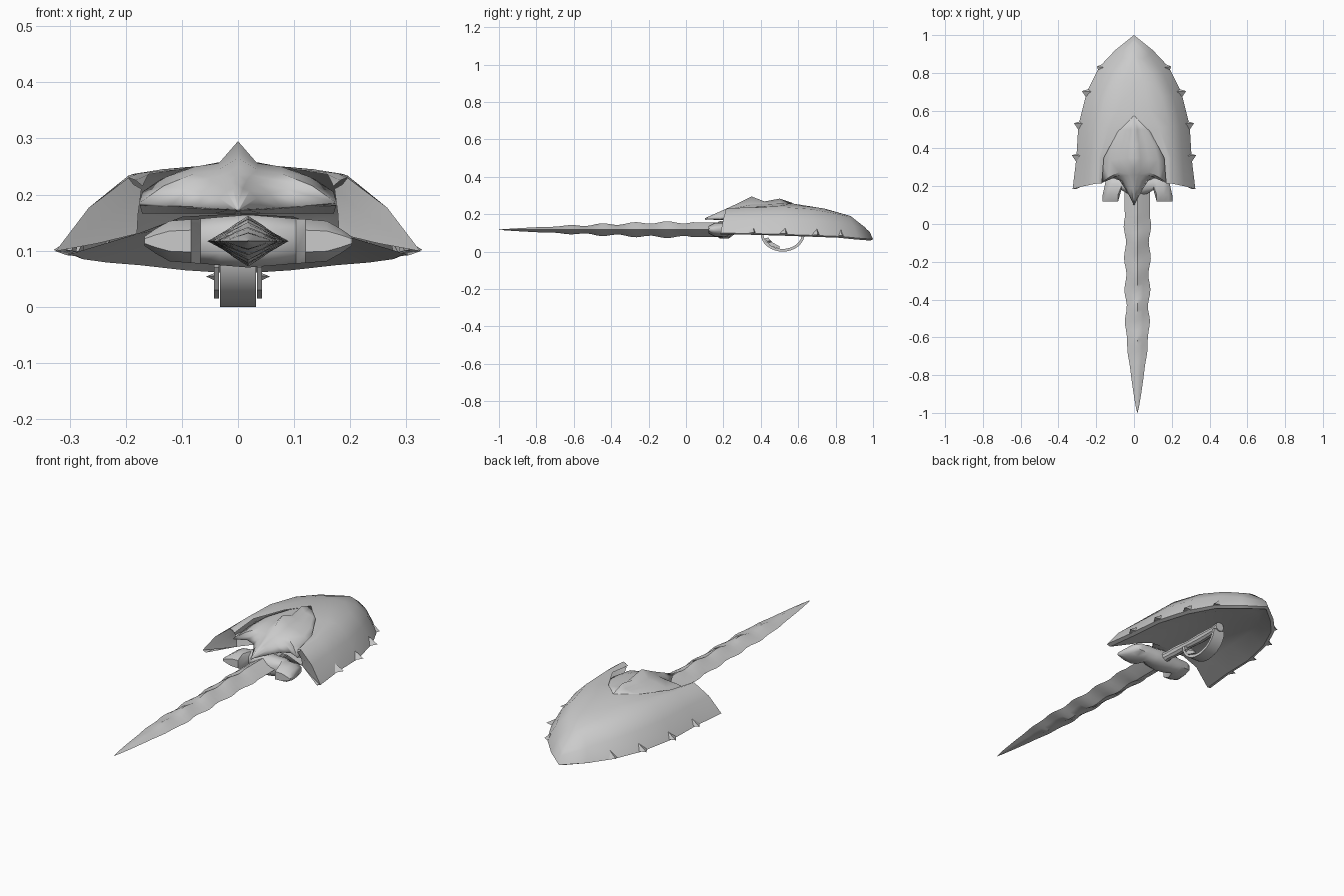
import bpy, bmesh, math
from mathutils import Vector

if "Cube" in bpy.data.objects:
    bpy.data.objects.remove(bpy.data.objects["Cube"])

grey = bpy.data.materials.new("plain_grey")
grey.diffuse_color = (0.6, 0.6, 0.6, 1)
grey.use_nodes = True
grey.node_tree.nodes["Principled BSDF"].inputs["Base Color"].default_value = grey.diffuse_color


def make(name, verts, faces, mirror=False, thick=0, angle=30, closed=True, down=False):
    me = bpy.data.meshes.new(name)
    bm = bmesh.new()
    vs = [bm.verts.new(v) for v in verts]
    for f in faces:
        bm.faces.new([vs[i] for i in f])
    bmesh.ops.remove_doubles(bm, verts=bm.verts, dist=1e-5)
    bmesh.ops.dissolve_degenerate(bm, edges=bm.edges, dist=1e-5)
    if closed:
        bmesh.ops.recalc_face_normals(bm, faces=bm.faces)
    else:
        bm.normal_update()
        up = sum(f.normal.z * f.calc_area() for f in bm.faces) > 0
        if up == down:
            bmesh.ops.reverse_faces(bm, faces=bm.faces)
    bm.to_mesh(me)
    bm.free()
    ob = bpy.data.objects.new(name, me)
    bpy.context.collection.objects.link(ob)
    me.materials.append(grey)
    if mirror:
        m = ob.modifiers.new("mirror", 'MIRROR')
        m.merge_threshold = 0.001
    if thick:
        s = ob.modifiers.new("thickness", 'SOLIDIFY')
        s.thickness = thick
        s.offset = -1
    bpy.ops.object.select_all(action='DESELECT')
    ob.select_set(True)
    bpy.context.view_layer.objects.active = ob
    bpy.ops.object.shade_smooth_by_angle(angle=math.radians(angle))
    return ob


def loft(name, rows, ring=False, **kw):
    """Skin rows of points; ring rows are closed and capped."""
    n = len(rows[0])
    verts = [p for r in rows for p in r]
    faces = []
    for i in range(len(rows) - 1):
        for j in range(n if ring else n - 1):
            k = (j + 1) % n
            faces.append((i * n + j, i * n + k, (i + 1) * n + k, (i + 1) * n + j))
    if ring:
        faces += [tuple(range(n)), tuple((len(rows) - 1) * n + j for j in range(n))]
    return make(name, verts, faces, closed=ring, **kw)


# Shell guard: rim, shoulder, inner (notch or crown) and underside point per station
stations = [
    ((.325, .185, .099), (.195, .215, .23), (.170, .215, .215), (.180, .25, .130), .166),
    ((.305, .35, .097), (.195, .35, .234), (.160, .35, .236), (.175, .35, .130), .164),
    ((.295, .52, .092), (.185, .52, .237), (.085, .49, .247), (.165, .52, .125), .152),
    ((.250, .70, .086), (.150, .67, .227), (0, .57, .257), (.140, .69, .110), .130),
    ((.185, .83, .081), (.100, .79, .205), (0, .74, .23), (.100, .81, .094), .102),
    ((.100, .92, .072), (.050, .875, .175), (0, .88, .19), (.050, .90, .080), .084),
    ((0, 1.0, .066), (0, .965, .12), (0, .95, .135), (0, .98, .066), .066)]
rows, liner = [], []
for rim, sh, inner, low, zc in stations:
    r, s, c = Vector(rim), Vector(sh), Vector(inner)
    under = Vector((r.x * .94, r.y - .015 * (r.y > .6), r.z - .007))
    mid = (r + s) / 2 + Vector((.006 * (r.x > 0), 0, .012))
    top = (s + c) / 2 + Vector((0, 0, .003))
    rows.append([under, r, mid, s, top, c])
    x, y, z = low
    liner.append([under, low, (x * .55, y, z + (zc - z) * .85), (0, y, zc)])
loft("shell_guard", rows, mirror=True, angle=42)
loft("shell_underside", liner, mirror=True, angle=42, down=True)

# Front walls closing the shell corners
loft("shell_front_wall", [[(.325, .185, .099), (.266, .200, .1765), (.195, .215, .23)],
                          [(.250, .218, .113), (.225, .222, .165), (.186, .222, .218)],
                          [(.180, .25, .130), (.178, .245, .165), (.172, .222, .210)]],
     mirror=True, angle=50)

# Barbs along the shell rim
for i, (x, y, z) in enumerate([(.185, .83, .081), (.25, .70, .086), (.292, .53, .092), (.303, .36, .097)]):
    tip = (x + (.012 if i == 0 else .026), y + .004, z + .004)
    base = [(x - .006, y - .045, z + .003), (x - .015, y + .015, z + .003),
            (x - .022, y, z + .035), (x - .03, y, z - .003)]
    make("rim_barb", base + [tip], [(0, 2, 4), (2, 1, 4), (1, 3, 4), (3, 0, 4), (0, 3, 1, 2)], mirror=True)

# Raised hood sitting in the shell notch: centre (y, z) and edge (x, y, z)
hood = [((.10, .178), (.008, .115, .174)), ((.19, .218), (.045, .185, .176)),
        ((.23, .236), (.075, .23, .178)), ((.26, .250), (.12, .245, .180)),
        ((.29, .265), (.176, .215, .185)), ((.35, .295), (.170, .33, .205)),
        ((.42, .268), (.140, .42, .226)), ((.50, .283), (.085, .50, .242)),
        ((.57, .260), (.005, .572, .256))]
rows = []
for i, ((cy, cz), (ex, ey, ez)) in enumerate(hood):
    spike = (.003, .007, .011, .014, .02, .038, .012, .024, .002)[i]
    row = [(0, cy, cz)]
    for t in (.2, .45, .75, 1):
        row.append((ex * t, cy + (ey - cy) * t * t, ez + (cz - spike - ez) * (1 - t ** 2.5)))
    rows.append(row)
loft("hood", rows, mirror=True, thick=.006, angle=42)

# Lip folding under the front edge of the hood
edge = [(0, .105, .172)] + [e for c, e in hood[:5]]
loft("hood_lip", [edge, [(x * .97, max(y + .04, .25), .166) for x, y, z in edge]], mirror=True, down=True)

# Wavy diamond-section blade
CX, CZ = .018, .117
rows = []
N = 44
for i in range(N + 1):
    y = .2 - 1.2 * i / N
    taper = min(1, (y + 1) / .40) ** .75
    fade = max(0, min(1, (y + .8) / .3)) * (y < .06)
    w = (.067 + .012 * min(0, y)) * taper
    w += .006 * fade * math.cos(2 * math.pi * (y + .18) / .17)
    h = .039 * min(1, (y + 1) / .85) ** .75
    h += .006 * fade * math.cos(2 * math.pi * (y + .10) / .175)
    w, h = max(w, .001), max(h, .001)
    rows.append([(CX + w, y, CZ), (CX + w * .45, y, CZ + h * .62), (CX, y, CZ + h),
                 (CX - w * .45, y, CZ + h * .62), (CX - w, y, CZ),
                 (CX - w * .45, y, CZ - h * .62), (CX, y, CZ - h), (CX + w * .45, y, CZ - h * .62)])
loft("blade", rows, ring=True, angle=40)

# Cross guard with two forward prongs: offset, front y, back y, half height
half = [(.185, .12, .15, .008), (.165, .12, .24, .022), (.14, .12, .25, .036),
        (.102, .12, .25, .039), (.085, .18, .25, .040), (.05, .16, .25, .043)]
sections = [(-d, a, b, h) for d, a, b, h in half] + [(0, .15, .26, .047)] + half[::-1]
rows = []
for d, a, b, h in sections:
    e = (b - a) * .28
    rows.append([(CX + d, y, CZ + z) for y, z in
                 ((a, -h * .5), (a, h * .5), (a + e, h), (b - e, h),
                  (b, h * .5), (b, -h * .5), (b - e, -h), (a + e, -h))])
loft("cross_guard", rows, ring=True, angle=60)

# Handle running back under the shell
rows = []
for y, r in [(.22, .034), (.27, .022), (.34, .025), (.42, .02), (.5, .024), (.6, .02), (.64, .024)]:
    rows.append([(r * math.cos(k * math.pi / 5) + CX * max(0, .5 - y) * 3, y,
                  .115 + r * math.sin(k * math.pi / 5)) for k in range(10)])
loft("handle", rows, ring=True)

# Curved strap below the handle
rows = []
for i in range(17):
    a = math.pi * i / 16
    ring = [(.118, .098), (.104, .084)]
    (y0, z0), (y1, z1) = [(.517 - r * math.cos(a), .098 - q * math.sin(a)) for r, q in ring]
    rows.append([(-.032, y0, z0), (.032, y0, z0), (.032, y1, z1), (-.032, y1, z1)])
loft("strap", rows, ring=True)

# Strap side plates with small studs
rows = [[(x, .42, .07), (x, .45, .03), (x, .50, .015), (x, .50, .028), (x, .46, .05), (x, .44, .075)]
        for x in (.034, .043)]
loft("strap_plate", rows, ring=True, mirror=True)
make("strap_stud", [(.042, .435, .055), (.042, .45, .060), (.042, .46, .052), (.042, .445, .047), (.057, .447, .054)],
     [(0, 1, 4), (1, 2, 4), (2, 3, 4), (3, 0, 4), (3, 2, 1, 0)], mirror=True)
